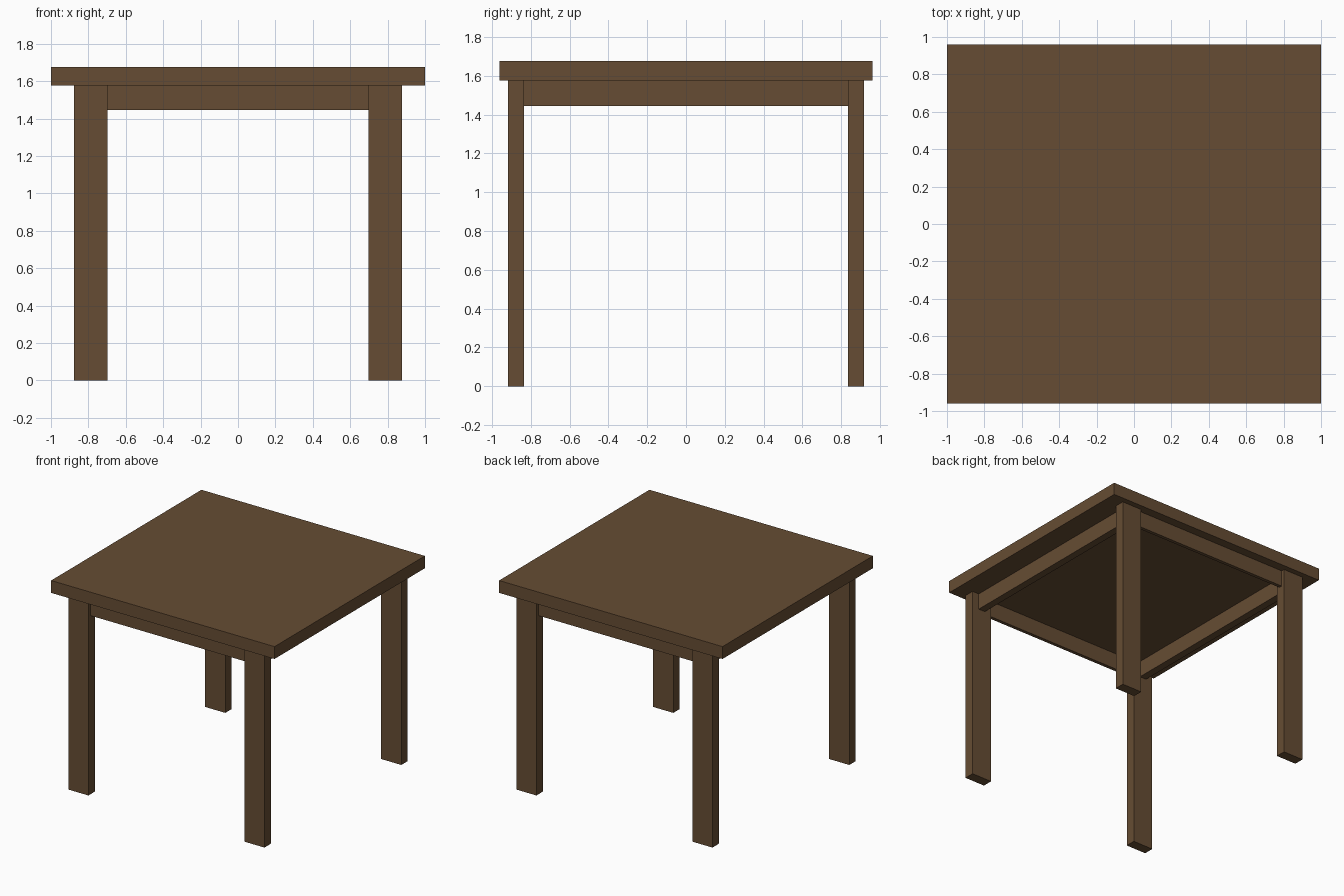
import bpy

if "Cube" in bpy.data.objects:
    bpy.data.objects.remove(bpy.data.objects["Cube"])

wood = bpy.data.materials.new("dark brown wood")
wood.diffuse_color = (0.133, 0.073, 0.033, 1)
wood.use_nodes = True
wood.node_tree.nodes["Principled BSDF"].inputs["Base Color"].default_value = wood.diffuse_color


def box(name, x0, x1, y0, y1, z0, z1):
    """Axis-aligned wooden block given by its limits."""
    bpy.ops.mesh.primitive_cube_add(size=1, location=((x0 + x1) / 2, (y0 + y1) / 2, (z0 + z1) / 2))
    ob = bpy.context.object
    ob.name = name
    ob.scale = (x1 - x0, y1 - y0, z1 - z0)
    bpy.ops.object.transform_apply(location=False, rotation=False, scale=True)
    ob.data.materials.append(wood)
    return ob


TOP, UNDER, APRON = 1.676, 1.576, 1.445   # heights
LX0, LX1 = 0.698, 0.878                   # leg extent across
LY0, LY1 = 0.834, 0.916                   # leg extent in depth

# Table top
box("table_top", -1, 1, -0.961, 0.961, UNDER, TOP)

# Legs
for sx, side in ((-1, "left"), (1, "right")):
    for sy, end in ((-1, "front"), (1, "back")):
        xs = sorted((sx * LX0, sx * LX1))
        ys = sorted((sy * LY0, sy * LY1))
        box(f"{end}_{side}_leg", *xs, *ys, 0, UNDER)

# Apron rails, a third of the leg thickness and centred on the legs
cx, cy = (LX0 + LX1) / 2, (LY0 + LY1) / 2
hx, hy = (LX1 - LX0) / 6, (LY1 - LY0) / 6
for s, side, end in ((-1, "left", "front"), (1, "right", "back")):
    box(f"{side}_apron", s * cx - hx, s * cx + hx, -LY0, LY0, APRON, UNDER)
    box(f"{end}_apron", -LX0, LX0, s * cy - hy, s * cy + hy, APRON, UNDER)
